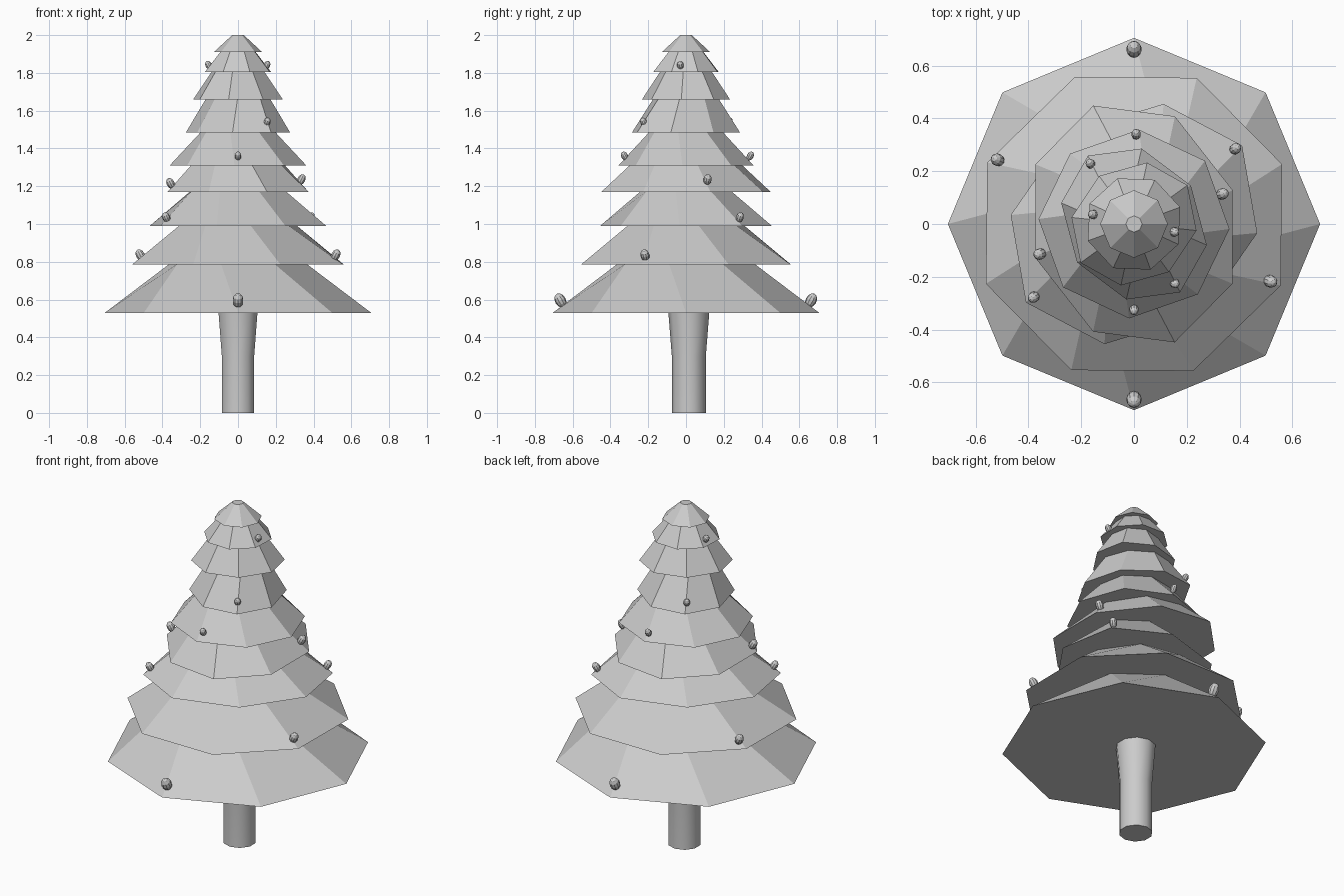
import bpy
import bmesh
from math import cos, sin, radians
from mathutils import Vector, Matrix

if "Cube" in bpy.data.objects:
    bpy.data.objects.remove(bpy.data.objects["Cube"])

grey = bpy.data.materials.new("plain_grey")
grey.use_nodes = True
grey.diffuse_color = (0.6, 0.6, 0.6, 1)
grey.node_tree.nodes["Principled BSDF"].inputs["Base Color"].default_value = (0.6, 0.6, 0.6, 1)


def finish(bm, name):
    """Turn a bmesh into a named grey object."""
    bmesh.ops.recalc_face_normals(bm, faces=bm.faces)
    mesh = bpy.data.meshes.new(name)
    bm.to_mesh(mesh)
    bm.free()
    mesh.materials.append(grey)
    obj = bpy.data.objects.new(name, mesh)
    bpy.context.collection.objects.link(obj)
    return obj


def ring(bm, a, b, axis, z, twist=0, sides=8, centre=(0, 0)):
    """Polygon ring with half-axes a and b, the long one at angle axis."""
    turn = radians(axis + twist)
    verts = []
    for k in range(sides):
        t = radians(360 * k / sides)
        u, v = a * cos(t), b * sin(t)
        verts.append(bm.verts.new((centre[0] + u * cos(turn) - v * sin(turn),
                                   centre[1] + u * sin(turn) + v * cos(turn), z)))
    return verts


def loft(name, bm, rings):
    """Skin the rings from bottom to top and cap both ends."""
    for low, high in zip(rings, rings[1:]):
        n = len(low)
        for i in range(n):
            j = (i + 1) % n
            bm.faces.new((low[i], low[j], high[j], high[i]))
    bm.faces.new(rings[0])
    bm.faces.new(rings[-1])
    return finish(bm, name)


# Trunk, straight below and flaring to the branches
bm = bmesh.new()
sections = [(0.0, 0.09, 0.015), (0.3, 0.09, 0.015), (0.54, 0.109, 0.015)]
trunk = loft("trunk", bm, [ring(bm, r, r, 18, z, sides=10, centre=(0, y))
                           for z, r, y in sections])
bpy.context.view_layer.objects.active = trunk
trunk.select_set(True)
bpy.ops.object.shade_smooth_by_angle(angle=radians(40))
trunk.select_set(False)

# Branch tiers: base height, long and short half-axes, axis angle, top ratio, twist
tiers = [
    (0.53, 0.705, 0.705, 0, 0.53, -14),
    (0.785, 0.605, 0.60, 22, 0.52, -10),
    (0.99, 0.506, 0.427, 36, 0.55, -8),
    (1.17, 0.474, 0.395, 109, 0.64, -5),
    (1.31, 0.362, 0.358, -3, 0.55, -9),
    (1.485, 0.312, 0.26, 124, 0.60, 5),
    (1.66, 0.25, 0.225, 36, 0.58, 0),
    (1.805, 0.186, 0.184, 20, 0.52, 0),
    (1.91, 0.128, 0.128, 0, 0.24, 0),
]
tops = [t[0] + 0.004 for t in tiers[1:]] + [2.0]
for n, ((z, a, b, axis, ratio, twist), top) in enumerate(zip(tiers, tops), 1):
    bm = bmesh.new()
    loft(f"branch_tier_{n}", bm, [ring(bm, a, b, axis, z),
                                  ring(bm, a * ratio, b * ratio, axis, top, twist)])

# Small egg-shaped cones leaning out from the tiers: x, y, z, half width
cones = [
    (0, -0.665, 0.595, 0.029), (0, 0.662, 0.595, 0.029),
    (-0.517, 0.243, 0.835, 0.024), (0.517, -0.217, 0.835, 0.024),
    (0.384, 0.285, 1.035, 0.021), (-0.38, -0.277, 1.035, 0.021),
    (0.335, 0.114, 1.235, 0.022), (-0.357, -0.114, 1.215, 0.022),
    (0.008, 0.34, 1.36, 0.018), (0, -0.325, 1.36, 0.018),
    (-0.165, 0.228, 1.54, 0.018), (0.154, -0.224, 1.54, 0.018),
    (-0.155, 0.036, 1.84, 0.018), (0.152, -0.03, 1.84, 0.018),
]
for n, (x, y, z, r) in enumerate(cones, 1):
    out = Vector((x, y, 0)).normalized()
    lean = (out * 0.55 + Vector((0, 0, 1))).to_track_quat("Z", "Y")
    bm = bmesh.new()
    bmesh.ops.create_uvsphere(bm, u_segments=10, v_segments=6, radius=r)
    bmesh.ops.scale(bm, vec=(1, 1, 1.4), verts=bm.verts)
    bmesh.ops.transform(bm, verts=bm.verts,
                        matrix=Matrix.Translation((x, y, z)) @ lean.to_matrix().to_4x4())
    finish(bm, f"tree_cone_{n}")
